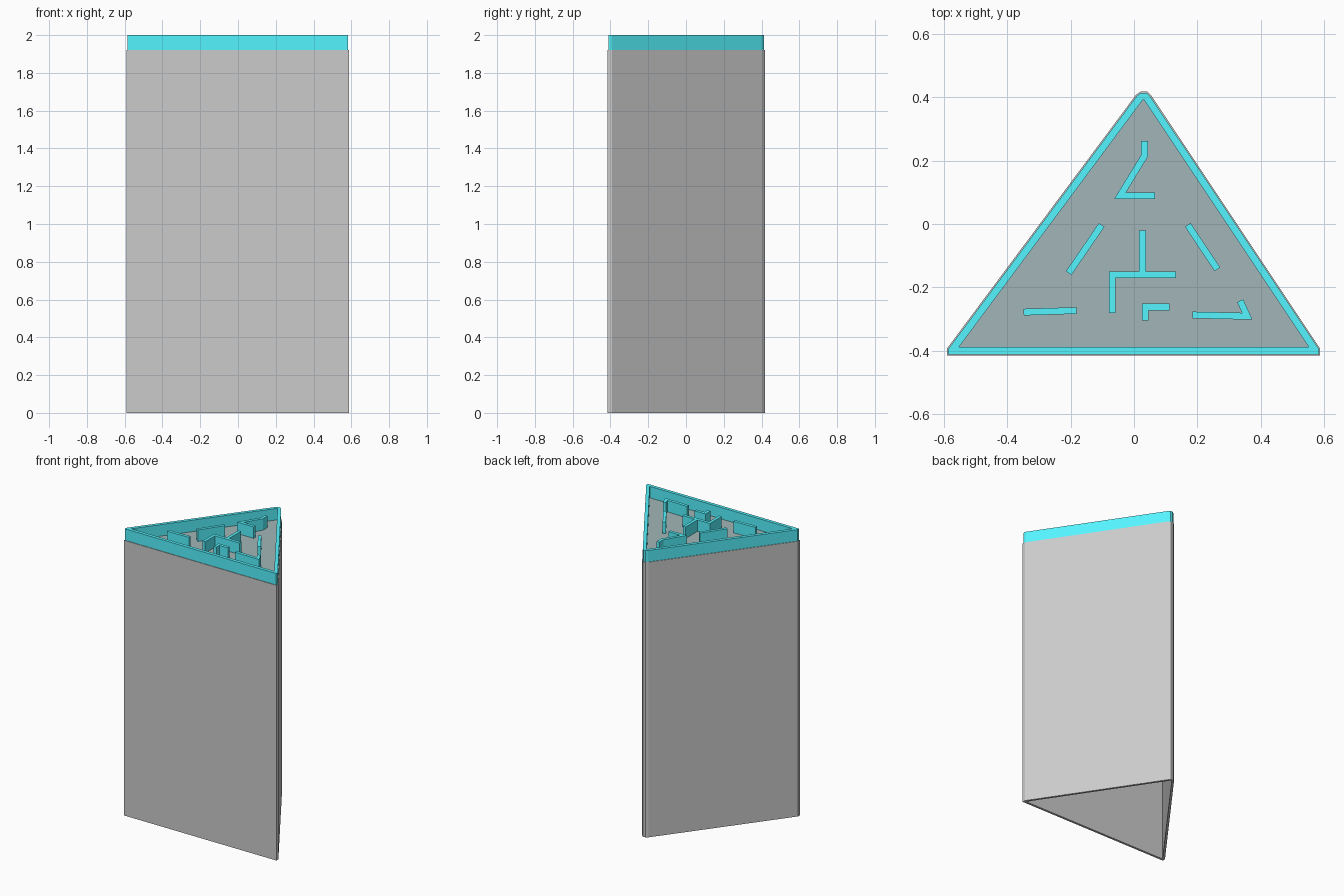
import bpy, bmesh
from mathutils import Vector

if "Cube" in bpy.data.objects:
    bpy.data.objects.remove(bpy.data.objects["Cube"])

BODY_TOP, TOP = 1.92, 2.0


def material(name, color):
    mat = bpy.data.materials.new(name)
    mat.diffuse_color = (*color, 1)
    mat.use_nodes = True
    mat.node_tree.nodes["Principled BSDF"].inputs["Base Color"].default_value = mat.diffuse_color
    return mat


def inset(points, d):
    """Move every edge of a counter-clockwise outline inward by d."""
    pts = [Vector(p) for p in points]
    out = []
    for i, p in enumerate(pts):
        a = (p - pts[i - 1]).normalized()
        b = (pts[(i + 1) % len(pts)] - p).normalized()
        na, nb = Vector((-a.y, a.x)), Vector((-b.y, b.x))
        out.append(p + (na + nb) * d / (1 + na.dot(nb)))
    return out


def strip(path, width=0.021):
    """Outline of a mitred strip along an open path."""
    pts = [Vector(p) for p in path]
    dirs = [(q - p).normalized() for p, q in zip(pts, pts[1:])]
    left, right = [], []
    for i, p in enumerate(pts):
        a, b = dirs[max(i - 1, 0)], dirs[min(i, len(dirs) - 1)]
        na, nb = Vector((-a.y, a.x)), Vector((-b.y, b.x))
        off = (na + nb) * (width / 2) / (1 + na.dot(nb))
        left.append(p + off)
        right.append(p - off)
    return right + left[::-1]


def prism(name, loops, z0, z1, mat=None):
    """Extrude a filled outline; further loops become holes."""
    curve = bpy.data.curves.new(name, 'CURVE')
    curve.dimensions, curve.fill_mode = '2D', 'BOTH'
    curve.extrude = (z1 - z0) / 2
    for loop in loops:
        s = curve.splines.new('POLY')
        s.points.add(len(loop) - 1)
        for pt, co in zip(s.points, loop):
            pt.co = (co[0], co[1], 0, 1)
        s.use_cyclic_u = True
    temp = bpy.data.objects.new(name + "_profile", curve)
    bpy.context.collection.objects.link(temp)
    deps = bpy.context.evaluated_depsgraph_get()
    mesh = bpy.data.meshes.new_from_object(temp.evaluated_get(deps))
    bpy.data.objects.remove(temp)
    bpy.data.curves.remove(curve)
    bm = bmesh.new()
    bm.from_mesh(mesh)
    bmesh.ops.remove_doubles(bm, verts=bm.verts, dist=1e-5)
    bmesh.ops.translate(bm, verts=bm.verts, vec=(0, 0, (z0 + z1) / 2))
    bmesh.ops.recalc_face_normals(bm, faces=bm.faces)
    for f in bm.faces:
        f.smooth = False
    bm.to_mesh(mesh)
    bm.free()
    mesh.name = name
    mesh.materials.clear()
    if mat:
        mesh.materials.append(mat)
    obj = bpy.data.objects.new(name, mesh)
    bpy.context.collection.objects.link(obj)
    return obj


cyan = material("cyan", (0.09, 0.91, 1.0))
slate = material("slate", (0.36, 0.47, 0.48))

# Sharp triangle of the side planes, and the blunted outer outline
triangle = [(-0.606, -0.415), (0.602, -0.415), (0.031, 0.441)]
outline = [(-0.59, -0.415), (0.587, -0.415), (0.587, -0.393), (0.056, 0.403),
           (0.041, 0.418), (0.021, 0.418), (0.006, 0.407), (-0.59, -0.393)]

# Hollow body, open at the bottom
prism("body_shell", [outline, inset(triangle, 0.016)], 0, BODY_TOP)

# Floor panel closing the top of the body
prism("top_panel", [inset(triangle, 0.016)], BODY_TOP - 0.01, BODY_TOP, slate)

# Raised rim around the top
prism("top_rim", [inset(outline, 0.004), inset(triangle, 0.027)],
      BODY_TOP, TOP, cyan)

# Low partition walls standing on the floor panel
walls = {
    "back_wall": [(0.033, 0.262), (0.033, 0.215), (-0.044, 0.089), (0.066, 0.089)],
    "left_slanted_wall": [(-0.102, -0.003), (-0.206, -0.155)],
    "right_slanted_wall": [(0.17, -0.003), (0.263, -0.143)],
    "centre_stem": [(0.027, -0.02), (0.027, -0.15)],
    "centre_wall": [(0.132, -0.16), (-0.069, -0.16), (-0.069, -0.28)],
    "left_wall": [(-0.348, -0.278), (-0.181, -0.273)],
    "small_corner_wall": [(0.112, -0.262), (0.036, -0.262), (0.036, -0.305)],
    "right_hooked_wall": [(0.184, -0.287), (0.357, -0.291), (0.335, -0.242)],
}
for name, path in walls.items():
    prism(name, [strip(path)], BODY_TOP, TOP, cyan)
